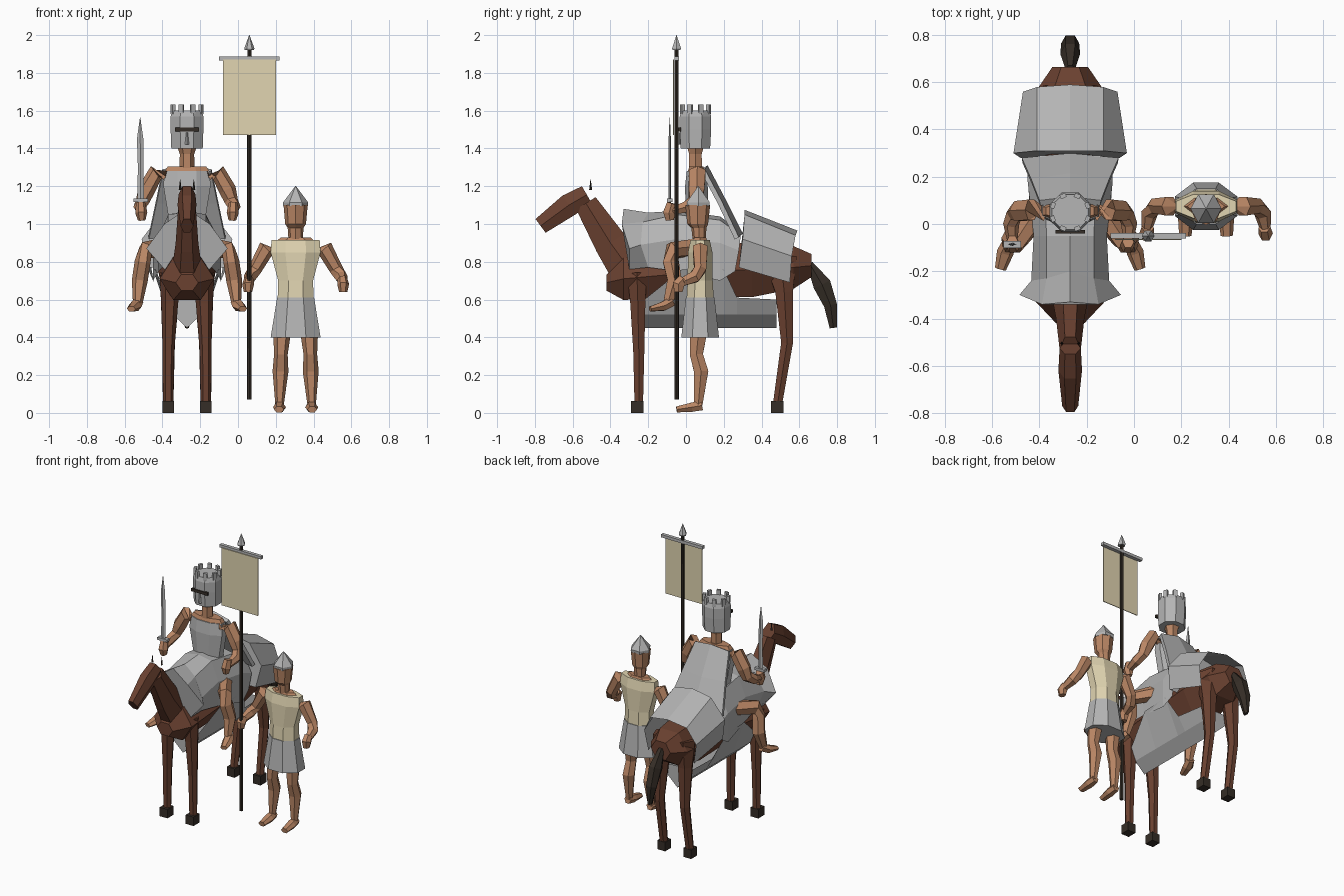
import bpy, bmesh, math
from mathutils import Vector, Matrix


def material(name, r, g, b):
    m = bpy.data.materials.new(name)
    m.diffuse_color = (r, g, b, 1)
    return m


STEEL = material("steel_grey", .46, .46, .46)
SKIN = material("skin", .49, .24, .13)
BROWN = material("horse_brown", .145, .053, .03)
CREAM = material("cream_cloth", .75, .66, .44)
DARK = material("dark_brown", .036, .027, .02)
HX = -.27           # centre line of horse and rider
SX, SY = .305, .075  # centre of the foot soldier


def finish(name, bm, mat):
    bmesh.ops.recalc_face_normals(bm, faces=bm.faces)
    me = bpy.data.meshes.new(name)
    bm.to_mesh(me)
    bm.free()
    me.materials.append(mat)
    ob = bpy.data.objects.new(name, me)
    bpy.context.collection.objects.link(ob)
    return ob


def tube(name, path, mat, n=6, axis=None, phase=0, cx=0, flip=1):
    """Closed loft; path rows are x, y, z, half width, half depth."""
    bm = bmesh.new()
    pts = [Vector((cx + flip * p[0], p[1], p[2])) for p in path]
    rings = []
    for i, p in enumerate(path):
        t = Vector(axis) if axis else (
            pts[min(i + 1, len(pts) - 1)] - pts[max(i - 1, 0)]).normalized()
        u = Vector((1, 0, 0))
        u = (u - u.dot(t) * t).normalized()
        v = t.cross(u)
        ra, rb = p[3], p[-1]
        rings.append([bm.verts.new(pts[i] + u * ra * math.cos(a) + v * rb * math.sin(a))
                      for a in (phase + math.tau * k / n for k in range(n))])
    for a, b in zip(rings, rings[1:]):
        for k in range(n):
            bm.faces.new((a[k], a[(k + 1) % n], b[(k + 1) % n], b[k]))
    bm.faces.new(rings[0])
    bm.faces.new(rings[-1])
    return finish(name, bm, mat)


def box(name, loc, size, mat, rot=0):
    bm = bmesh.new()
    bmesh.ops.create_cube(bm, size=1, matrix=Matrix.Translation(loc)
                          @ Matrix.Rotation(rot, 4, 'Z') @ Matrix.Diagonal((*size, 1)))
    return finish(name, bm, mat)


def shell(name, halves, mat, caps=(), thick=0):
    """Symmetric sheet about the horse's centre line from half profiles."""
    bm = bmesh.new()
    rings = []
    for half in halves:
        full = [(-x, y, z) for x, y, z in reversed(half) if x > 0] + list(half)
        rings.append([bm.verts.new((HX + x, y, z)) for x, y, z in full])
    for a, b in zip(rings, rings[1:]):
        for k in range(len(a) - 1):
            bm.faces.new((a[k], a[k + 1], b[k + 1], b[k]))
    for c in caps:
        bm.faces.new(rings[c])
    ob = finish(name, bm, mat)
    if thick:
        ob.modifiers.new("thickness", 'SOLIDIFY').thickness = thick
    return ob


def pair(name, path, mat, cx, n=6):
    for side, f in (("right", -1), ("left", 1)):
        tube(f"{name}_{side}", path, mat, n, cx=cx, flip=f)


# --- Horse ---
tube("horse_body", [(0, -.42, .69, .06, .05), (0, -.33, .71, .145, .13), (0, 0, .74, .15, .14),
                    (0, .35, .76, .16, .17), (0, .57, .77, .14, .13), (0, .665, .78, .075, .07)],
     BROWN, axis=(0, -1, 0), cx=HX)
tube("horse_neck", [(0, -.27, .72, .085, .13), (0, -.4, .9, .06, .1), (0, -.53, 1.11, .045, .07)],
     BROWN, cx=HX)
tube("horse_head", [(0, -.525, 1.155, .045, .06), (0, -.62, 1.1, .05, .07),
                    (0, -.77, .99, .034, .052)], BROWN, cx=HX)
pair("horse_ear", [(.036, -.505, 1.18, .008), (.036, -.505, 1.235, .001)], DARK, HX, 4)
pair("horse_front_leg", [(.085, -.26, .74, .06, .06), (.092, -.255, .58, .045, .046),
                         (.098, -.25, .33, .031, .034), (.1, -.25, .05, .028, .026)], BROWN, HX)
pair("horse_back_leg", [(.08, .5, .82, .07, .1), (.09, .52, .64, .05, .054),
                        (.097, .535, .37, .033, .036), (.1, .485, .05, .028, .028)], BROWN, HX)
for y in (-.258, .482):
    for s in (-1, 1):
        box("hoof", (HX + s * .1, y, .031), (.06, .066, .062), DARK)
tube("horse_tail", [(0, .655, .79, .02, .02), (0, .72, .68, .042, .055),
                    (0, .765, .57, .038, .04), (0, .78, .45, .01, .022)], DARK, cx=HX)

# --- Horse armour and cloth ---
saddle = [(0, -.05, 1.07), (.1, -.05, 1.05), (.155, -.05, .92), (.15, -.05, .75)]
shell("chest_guard", [saddle, [(0, -.2, 1.06), (.1, -.23, 1.01), (.165, -.24, .89), (.13, -.2, .77)],
                      [(0, -.33, 1.08), (.12, -.34, 1.0), (.215, -.3, .87), (.12, -.3, .76)]],
      STEEL, caps=(2,))
hip = [(0, .31, 1.075), (.14, .31, 1.05), (.24, .3, .92), (.21, .28, .77)]
shell("saddle_cloth", [saddle, [(0, .18, 1.04), (.11, .18, 1.02), (.18, .18, .9), (.18, .18, .7)],
                       [(0, .29, .96), (.13, .29, .94), (.18, .28, .86), (.17, .26, .75)]], STEEL)
shell("hip_guard", [hip, [(0, .59, .965), (.14, .58, .94), (.2, .56, .83), (.175, .55, .69)]],
      STEEL, caps=(0,))
shell("belly_cloth", [[(0, y, .45), (.075, y, .52), (w, y, h)] for y, w, h in
                      ((-.22, .11, .6), (-.02, .165, .76), (.2, .18, .76), (.27, .13, .61),
                       (.48, .11, .6))], STEEL, caps=(0, 4))

# --- Rider ---
UP = (0, 0, 1)
tube("rider_tunic", [(0, .06, .84, .15, .1), (0, .06, 1.0, .1, .065), (0, .055, 1.2, .135, .065),
                     (0, .055, 1.28, .13, .055)], STEEL, 8, UP, math.pi / 8, HX)
tube("rider_shoulders", [(0, .055, 1.275, .13, .05), (0, .055, 1.305, .11, .04)],
     SKIN, 8, UP, math.pi / 8, HX)
tube("rider_neck", [(0, .05, 1.29, .04), (0, .05, 1.37, .038), (0, .05, 1.42, .055)],
     SKIN, 6, UP, cx=HX)
tube("great_helm", [(0, .05, 1.4, .09, .084), (0, .05, 1.5, .094, .09), (0, .05, 1.57, .094, .09),
                    (0, .05, 1.6, .084, .08)], STEEL, 8, UP, math.pi / 8, HX)
for k in range(8):
    a = math.tau * (k + .5) / 8
    box("helm_crown_tooth", (HX + .079 * math.cos(a), .05 + .074 * math.sin(a), 1.607),
        (.018, .026, .05), STEEL, a)
box("visor_slit", (HX, -.033, 1.5), (.125, .014, .02), DARK)
tube("helm_nose_ridge", [(0, -.033, 1.42, .011, .008), (0, -.035, 1.485, .004, .008)],
     STEEL, 4, UP, cx=HX)
pair("rider_arm", [(.11, .055, 1.255, .03, .045), (.165, .06, 1.27, .045, .05),
                   (.215, .055, 1.18, .046, .048), (.235, .045, 1.12, .036, .038),
                   (.25, .0, 1.09, .034, .034), (.245, -.07, 1.07, .022, .024)], SKIN, HX)
pair("rider_hand", [(.245, -.075, 1.11, .025, .03), (.242, -.09, 1.06, .032, .036),
                    (.24, -.085, 1.02, .02, .025)], SKIN, HX)
pair("rider_leg", [(.12, .06, .88, .05, .05), (.22, -.07, .86, .042, .05),
                   (.235, -.08, .8, .042, .048), (.25, -.06, .7, .042, .045),
                   (.262, -.1, .57, .024, .026)], SKIN, HX)
pair("rider_foot", [(.258, -.075, .59, .028, .03), (.275, -.12, .565, .036, .028),
                    (.295, -.19, .55, .024, .015)], SKIN, HX)
shell("cape", [[(0, .115, 1.31), (.13, .1, 1.29)], [(0, .215, 1.12), (.165, .19, 1.12)],
               [(0, .3, .95), (.205, .28, .93)]], STEEL, thick=.025)

# --- Sword ---
tube("sword_blade", [(-.515, -.086, 1.13, .018, .007), (-.515, -.086, 1.3, .015, .006),
                     (-.518, -.086, 1.45, .017, .006), (-.518, -.086, 1.565, .001, .001)], STEEL, 4, UP)
box("sword_guard", (-.515, -.086, 1.125), (.075, .03, .018), STEEL)
tube("sword_grip", [(-.515, -.086, 1.03, .009), (-.515, -.086, 1.12, .009)], DARK, 6, UP)

# --- Foot soldier ---
tube("soldier_tunic", [(0, SY, .6, .103, .078), (0, SY, .7, .1, .072), (0, SY, .85, .143, .07),
                       (0, SY, .915, .138, .055)], CREAM, 8, UP, math.pi / 8, SX)
tube("soldier_skirt", [(0, SY, .4, .143, .108), (0, SY, .61, .106, .082)],
     STEEL, 8, UP, math.pi / 8, SX)
tube("soldier_shoulders", [(0, SY, .9, .11, .048), (0, SY, .928, .08, .036)], SKIN, 6, UP, cx=SX)
tube("soldier_head", [(0, .07, .92, .038, .035), (0, .068, .98, .042, .04), (0, .062, 1.0, .055, .055),
                      (0, .062, 1.1, .064, .066)], SKIN, 8, UP, cx=SX)
tube("soldier_helmet", [(0, .065, 1.095, .066, .068), (0, .065, 1.115, .066, .07),
                        (0, .065, 1.2, .002, .002)], STEEL, 6, UP, cx=SX)
pair("soldier_arm", [(.11, SY, .87, .03, .045), (.155, SY, .87, .045, .045),
                     (.215, .075, .76, .036, .036), (.24, .045, .72, .036, .036),
                     (.25, -.015, .695, .024, .026)], SKIN, SX)
pair("soldier_hand", [(.247, -.015, .71, .026, .028), (.252, -.04, .68, .031, .036),
                      (.252, -.04, .64, .022, .025)], SKIN, SX)
pair("soldier_leg", [(.07, .07, .46, .05, .055), (.078, .055, .31, .036, .04),
                     (.08, .08, .22, .042, .044), (.085, .065, .04, .022, .025)], SKIN, SX)
pair("soldier_foot", [(.085, .085, .04, .025, .03), (.085, .03, .03, .034, .028),
                      (.088, -.05, .018, .026, .018)], SKIN, SX)

# --- Banner ---
PX, PY = .06, -.05
tube("banner_pole", [(PX, PY, .07, .012), (PX, PY, 1.925, .011)], DARK, 8, UP)
tube("spear_tip", [(PX, PY, 1.92, .024), (PX, PY, 1.93, .027), (PX, PY, 2, .001)], STEEL, 6, UP)
box("banner_crossbar", (PX, PY, 1.876), (.32, .024, .02), STEEL)
box("banner_cloth", (PX, PY - .015, 1.67), (.28, .005, .4), CREAM)
